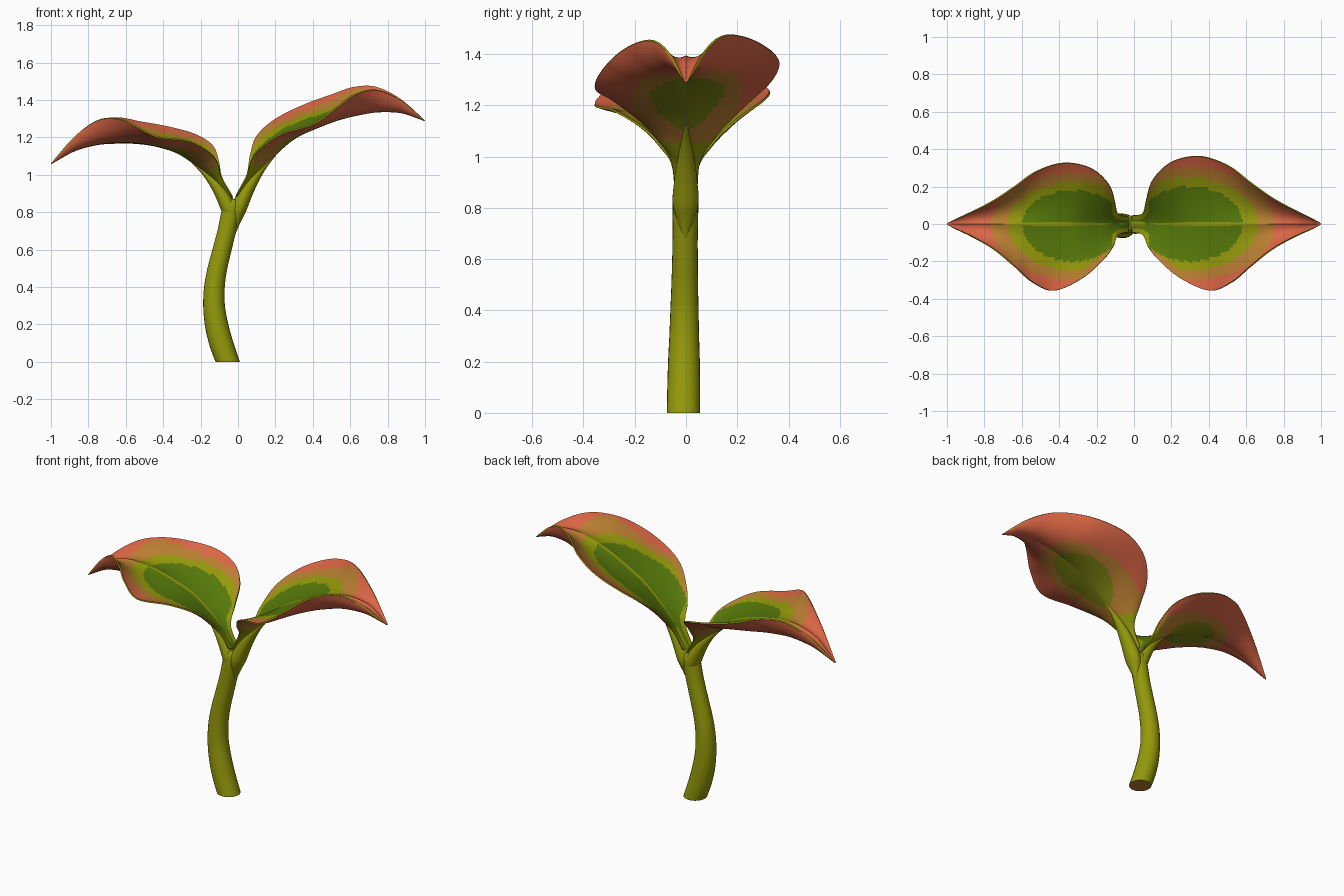
import bpy, bmesh, math
from mathutils import Vector

old = bpy.data.objects.get("Cube")
if old:
    bpy.data.objects.remove(old, do_unlink=True)


def material(name, rgb):
    mat = bpy.data.materials.new(name)
    mat.use_nodes = True
    color = (*rgb, 1.0)
    mat.diffuse_color = color
    bsdf = next(n for n in mat.node_tree.nodes if n.type == "BSDF_PRINCIPLED")
    bsdf.inputs["Base Color"].default_value = color
    bsdf.inputs["Roughness"].default_value = 0.7
    return mat


MATERIALS = [
    material("olive stem green", (0.30, 0.32, 0.003)),
    material("deep leaf green", (0.095, 0.195, 0.003)),
    material("tan orange", (0.48, 0.21, 0.03)),
    material("coral", (0.70, 0.13, 0.058)),
    material("underside green", (0.21, 0.235, 0.006)),
]
OLIVE, GREEN, TAN, CORAL, UNDER = range(len(MATERIALS))


def smooth_rows(rows, steps):
    """Resample rows of numbers with a Catmull-Rom spline."""
    out = []
    last = len(rows) - 1
    for i in range(last):
        quad = [rows[max(0, min(last, i + k))] for k in (-1, 0, 1, 2)]
        for n in range(steps):
            t = n / steps
            out.append([
                b + 0.5 * t * (c - a + t * (2*a - 5*b + 4*c - d + t * (3*(b - c) + d - a)))
                for a, b, c, d in zip(*quad)])
    out.append(list(rows[-1]))
    return out


def finish(bm, name):
    bmesh.ops.recalc_face_normals(bm, faces=bm.faces[:])
    mesh = bpy.data.meshes.new(name)
    bm.to_mesh(mesh)
    bm.free()
    for mat in MATERIALS:
        mesh.materials.append(mat)
    obj = bpy.data.objects.new(name, mesh)
    bpy.context.collection.objects.link(obj)
    bpy.ops.object.select_all(action="DESELECT")
    obj.select_set(True)
    bpy.context.view_layer.objects.active = obj
    bpy.ops.object.shade_smooth_by_angle(angle=math.radians(50))


def place(x, y, z, side):
    """The right leaf is a lower, narrower, slightly rolled mirror of the left one."""
    if side > 0:
        return Vector((x, y, z))
    drop = 0.01 + 0.22 * x + 0.08 * y
    return Vector((-(x + 0.04 * (1 - x)), y * (0.9 if y > 0 else 1.0), z - drop))


def tube(name, rows, side=1, flat=1.0, sides=24):
    """Oval tube through (x, z, radius) rows, cut level at the ground."""
    path = smooth_rows(rows, 6)
    centers = [place(x, -0.01 * max(0, 1 - z), z, side) for x, z, r in path]
    bm = bmesh.new()
    rings = []
    for i, (c, row) in enumerate(zip(centers, path)):
        along = centers[min(i + 1, len(path) - 1)] - centers[max(i - 1, 0)]
        along.x *= min(1, row[1] / 0.2)
        across = Vector((along.z, 0, -along.x)).normalized()
        ring = []
        for k in range(sides):
            a = math.tau * k / sides
            offset = across * math.cos(a) + Vector((0, flat * math.sin(a), 0))
            ring.append(bm.verts.new(c + offset * row[2]))
        rings.append(ring)
    for a, b in zip(rings, rings[1:]):
        for k in range(sides):
            n = (k + 1) % sides
            bm.faces.new((a[k], a[n], b[n], b[k]))
    cut = bm.faces.new(rings[0])
    cut.material_index = TAN if rows[0][1] == 0 else OLIVE
    bm.faces.new(rings[-1])
    finish(bm, name)


# Stem and the two stalks that fork from it
tube("stem", [(-.055, 0, .065), (-.09, .1, .064), (-.115, .2, .062), (-.128, .3, .058),
              (-.126, .4, .055), (-.11, .5, .052), (-.085, .6, .05), (-.06, .7, .049),
              (-.043, .78, .05), (-.032, .84, .047), (-.028, .87, .03)])
STALK = [(-.02, .68, .005), (-.012, .75, .026), (.004, .82, .042), (.045, .91, .037),
         (.09, .985, .028), (.15, 1.06, .015), (.22, 1.13, .004)]

# Leaf stations: midrib x z, back edge x y z, front edge x y z, arch, thickness
STATIONS = [
    (-.015, .88, -.01, .045, .895, -.01, -.045, .895, 0, .012),
    (.045, .97, .045, .058, 1, .045, -.058, 1, 0, .02),
    (.102, 1.045, .065, .13, 1.11, .075, -.12, 1.09, -.01, .025),
    (.175, 1.115, .1, .235, 1.21, .13, -.19, 1.155, -.005, .025),
    (.28, 1.205, .2, .33, 1.3, .24, -.285, 1.225, -.005, .025),
    (.4, 1.275, .35, .36, 1.375, .4, -.355, 1.275, -.01, .028),
    (.52, 1.335, .5, .31, 1.43, .52, -.31, 1.36, -.02, .038),
    (.63, 1.375, .62, .22, 1.47, .62, -.225, 1.43, -.025, .05),
    (.75, 1.395, .74, .135, 1.47, .74, -.13, 1.455, -.02, .055),
    (.88, 1.375, .87, .065, 1.405, .87, -.06, 1.4, -.01, .045),
    (1, 1.29, .998, .005, 1.292, .998, -.005, 1.292, 0, .004),
]


def inside(x, y, center, length, width):
    return ((x - center) / length) ** 2 + (y / width) ** 2 < 1


def top_color(x, y, s):
    if x < 0.08:
        return GREEN if abs(s) < 0.5 else OLIVE
    if abs(s) < 0.03 and x < 0.62:
        return OLIVE
    if inside(x, y, .3, .28, .2):
        return GREEN
    if abs(s) < 0.87 and inside(x, y, .29, .37, .25):
        return OLIVE
    return TAN if inside(x, y, .29, .465, .3) else CORAL


def under_color(x, y, z):
    if inside(x, y, .37, .19, .14):
        return UNDER
    if z < 1.07:
        return OLIVE
    return TAN if inside(x, y, .3, .35, .21) else CORAL


def leaf(name, side):
    half = [0.03] + [k / 20 for k in range(1, 21)]
    spread = [-s for s in reversed(half)] + [0] + half
    bm = bmesh.new()
    grid, source = [], []
    for mx, mz, bx, by, bz, fx, fy, fz, arch, thick in smooth_rows(STATIONS, 12):
        mid = Vector((mx, 0, mz))
        line = []
        for s in spread:
            t = abs(s)
            edge = Vector((bx, by, bz) if s > 0 else (fx, fy, fz))
            p = mid.lerp(edge, t)
            # Cupped section: shallow by the midrib, steep by the rim
            p.z = mz + (edge.z - mz) * t ** 1.6 + 4 * arch * t * (1 - t)
            line.append(bm.verts.new(place(*p, side)))
            depth = thick * (1 - t * t) + 0.008 * t * t * min(1, thick / 0.02)
            source.append((p, s, depth))
        grid.append(line)
    # Upper face
    for a, b in zip(grid, grid[1:]):
        for j in range(len(spread) - 1):
            bm.faces.new((a[j], b[j], b[j + 1], a[j + 1]))
    bm.verts.index_update()
    bm.normal_update()
    upper = bm.faces[:]
    rim = [e for e in bm.edges if e.is_boundary]
    # Lower face, thickest along the midrib, and the rim between them
    lower = {}
    for v, (p, s, depth) in zip(bm.verts[:], source):
        lower[v] = bm.verts.new(v.co - v.normal * depth * side)
    for face in upper:
        data = [source[v.index] for v in face.verts]
        c = sum((d[0] for d in data), Vector()) / len(data)
        s = sum(d[1] for d in data) / len(data)
        face.material_index = top_color(c.x, c.y, s)
        back = bm.faces.new([lower[v] for v in reversed(face.verts)])
        back.material_index = under_color(c.x, c.y, c.z)
    for e in rim:
        a, b = e.verts
        wall = bm.faces.new((a, b, lower[b], lower[a]))
        wall.material_index = e.link_faces[0].material_index
    finish(bm, name)


for label, side in (("left", 1), ("right", -1)):
    tube(label + "_stalk", STALK, side, 1.2)
    leaf(label + "_leaf", side)
